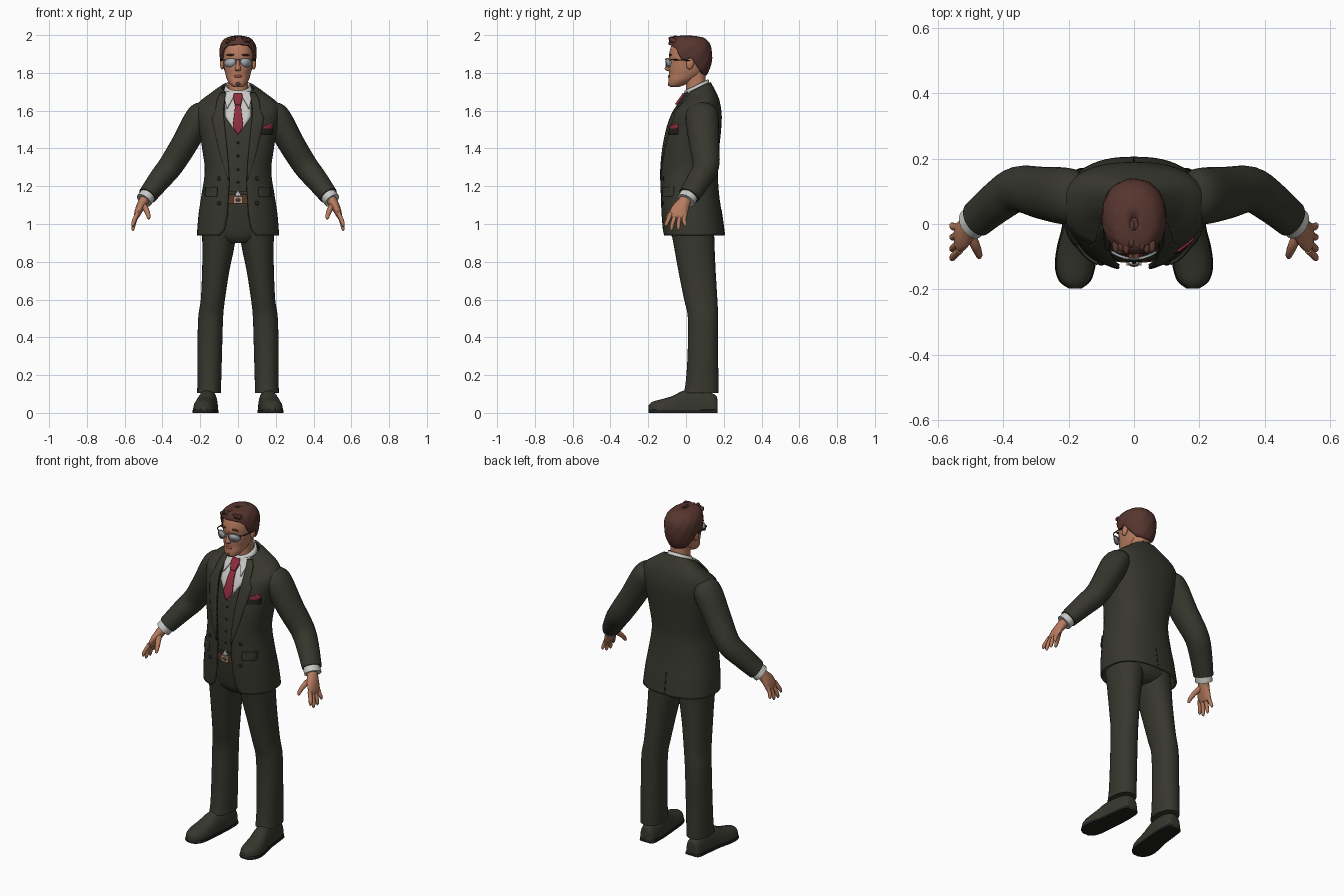
import bpy, bmesh, math, random
from mathutils import Vector

if "Cube" in bpy.data.objects:
    bpy.data.objects.remove(bpy.data.objects["Cube"])
random.seed(4)


def material(name, r, g, b):
    m = bpy.data.materials.new(name)
    m.diffuse_color = (r, g, b, 1)
    m.use_nodes = True
    m.node_tree.nodes["Principled BSDF"].inputs["Base Color"].default_value = m.diffuse_color
    return m


SUIT = material("dark olive cloth", .038, .038, .028)
DARK = material("near black", .014, .014, .012)
SKIN = material("skin", .47, .2, .115)
HAIR = material("brown hair", .095, .036, .028)
SHIRT = material("shirt white", .58, .58, .57)
TIE = material("crimson silk", .27, .025, .045)
LENS = material("silver lens", .36, .38, .41)
BELT = material("brown leather", .1, .04, .022)
METAL = material("buckle metal", .4, .3, .22)
LIPS = material("lip red", .36, .085, .07)


def finish(name, bm, mat, mirror=False, thick=0):
    bmesh.ops.recalc_face_normals(bm, faces=bm.faces)
    me = bpy.data.meshes.new(name)
    bm.to_mesh(me)
    bm.free()
    me.materials.append(mat)
    ob = bpy.data.objects.new(name, me)
    bpy.context.collection.objects.link(ob)
    bpy.ops.object.select_all(action='DESELECT')
    ob.select_set(True)
    bpy.context.view_layer.objects.active = ob
    bpy.ops.object.shade_smooth_by_angle(angle=math.radians(42))
    if mirror:
        ob.modifiers.new("mirror", 'MIRROR')
    if thick:
        s = ob.modifiers.new("thickness", 'SOLIDIFY')
        s.thickness, s.offset = thick, 0
    return ob


def spline(rows, k=4):
    out = []
    for i in range(len(rows) - 1):
        a, b, c, d = rows[max(i - 1, 0)], rows[i], rows[i + 1], rows[min(i + 2, len(rows) - 1)]
        for j in range(k):
            t = j / k
            out.append(tuple(.5 * (2 * q + (r - p) * t + (2 * p - 5 * q + 4 * r - s) * t * t
                       + (3 * q - p - 3 * r + s) * t ** 3) for p, q, r, s in zip(a, b, c, d)))
    return out + [rows[-1]]


def interp(rows, t):
    for a, b in zip(rows, rows[1:]):
        if t <= b[0]:
            f = max(0, (t - a[0]) / (b[0] - a[0]))
            return [p + (q - p) * f for p, q in zip(a[1:], b[1:])]
    return list(rows[-1][1:])


def grid(name, rings, mat, closed=True, cap=True, **kw):
    bm = bmesh.new()
    vs = [[bm.verts.new(p) for p in r] for r in rings]
    n = len(vs[0])
    for a, b in zip(vs, vs[1:]):
        for i in range(n if closed else n - 1):
            j = (i + 1) % n
            bm.faces.new((a[i], a[j], b[j], b[i]))
    if closed and cap:
        bm.faces.new(vs[0])
        bm.faces.new(vs[-1])
    return finish(name, bm, mat, **kw)


def around(z, hw, yf, yb, th, p=2.4):
    s, c = math.sin(th), math.cos(th)
    return (math.copysign(hw * abs(s) ** (2 / p), s),
            (yf + yb) / 2 - math.copysign((yb - yf) / 2 * abs(c) ** (2 / p), c), z)


def stack(name, rows, mat, n=32, p=2.4, cx=None, **kw):
    # horizontal sections: z, half width, front y, back y (, centre x)
    rings = []
    for r in rows:
        off = r[4] if len(r) > 4 else 0
        ring = [around(*r[:4], 2 * math.pi * i / n, p) for i in range(n)]
        rings.append([(x + off, y, z) for x, y, z in ring])
    return grid(name, rings, mat, **kw)


def tube(name, rows, mat, n=20, k=4, **kw):
    # path points: x, y, z, radius across, radius along y
    rows = spline(rows, k)
    rings = []
    for i, r in enumerate(rows):
        t = (Vector(rows[min(i + 1, len(rows) - 1)][:3]) - Vector(rows[max(i - 1, 0)][:3])).normalized()
        ref = Vector((0, 1, 0)) if abs(t.y) < .9 else Vector((0, 0, 1))
        u = (ref - t * ref.dot(t)).normalized()
        v = t.cross(u)
        rings.append([Vector(r[:3]) + v * r[3] * math.cos(a) + u * r[4] * math.sin(a)
                      for a in (2 * math.pi * j / n for j in range(n))])
    return grid(name, rings, mat, **kw)


def blob(name, c, r, mat, rot=0, **kw):
    bm = bmesh.new()
    bmesh.ops.create_uvsphere(bm, u_segments=16, v_segments=10, radius=1)
    for v in bm.verts:
        x, y, z = v.co.x * r[0], v.co.y * r[1], v.co.z * r[2]
        v.co = (c[0] + x, c[1] + y * math.cos(rot) - z * math.sin(rot), c[2] + y * math.sin(rot) + z * math.cos(rot))
    return finish(name, bm, mat, **kw)


# jacket sections: z, half width, front y, back y
BODY = spline([(.94, .212, -.12, .2), (1.05, .203, -.126, .185), (1.15, .188, -.13, .17), (1.28, .17, -.13, .162),
               (1.4, .184, -.12, .17), (1.5, .2, -.1, .18), (1.58, .215, -.072, .183), (1.635, .205, -.038, .172),
               (1.68, .145, -.006, .148), (1.72, .085, .012, .125)], 6)
GAP = [(.94, .095), (.97, .07), (1.05, .055), (1.22, .045), (1.35, .055), (1.5, .07), (1.6, .078), (1.7, .066)]


def surf(x, z, off, back=False):
    hw, yf, yb = interp(BODY, z)
    d = (yb - yf) / 2 * (1 - min(.999, abs(x) / hw) ** 2.4) ** (1 / 2.4)
    return (yf + yb) / 2 + (d + off if back else -d - off)


def patch(name, rows, mat, off, thick=.008, back=False, **kw):
    # plate laid on the body; rows: z, left x, right x
    rings = []
    for i in range(15):
        z = rows[0][0] + (rows[-1][0] - rows[0][0]) * i / 14
        lo, hi = interp(rows, z)
        rings.append([(x, surf(x, z, off, back), z) for x in (lo + (hi - lo) * j / 6 for j in range(7))])
    return grid(name, rings, mat, closed=False, thick=thick, **kw)


# jacket shell, open down the front, neckline raised at the back
rings = []
for z, hw, yf, yb in BODY:
    t0 = math.asin((interp(GAP, z)[0] / hw) ** 1.2)
    ring = [around(z, hw, yf, yb, t0 + (2 * math.pi - 2 * t0) * i / 48) for i in range(49)]
    rings.append([(x, y, h + max(0, h - 1.6) * .3 * (y - .07) / .07) for x, y, h in ring])
grid("jacket", rings, SUIT, closed=False, thick=.012)
patch("lapel", [(1.23, .045, .05), (1.35, .053, .09), (1.5, .068, .125), (1.575, .076, .14), (1.58, .077, .115),
                (1.6, .078, .12), (1.66, .07, .11), (1.695, .062, .09)], SUIT, .006, mirror=True)
patch("pocket_flap", [(1.145, .115, .165), (1.15, .11, .172), (1.195, .11, .168)], SUIT, .01, .012, mirror=True)
patch("breast_pocket", [(1.475, .125, .18), (1.505, .128, .183)], DARK, .008)
patch("pocket_square", [(1.505, .132, .18), (1.515, .134, .184), (1.53, .16, .18)], TIE, .01)
patch("back_vent", [(.95, -.004, .004), (1.07, -.002, .002)], DARK, .005, .005, back=True)

# waistcoat, shirt front and tie
stack("waistcoat", [(z, hw - .016, yf + .014, yb - .014) for z, hw, yf, yb in BODY if 1.15 < z < 1.7], SUIT)
patch("shirt_front", [(1.47, -.001, .001), (1.57, -.07, .07), (1.7, -.068, .068)], SHIRT, -.01)
patch("shirt_peek", [(1.15, -.016, .016), (1.18, -.001, .001)], SHIRT, -.01)
patch("tie_blade", [(1.475, -.002, .002), (1.515, -.028, .028), (1.64, -.013, .013)], TIE, .0, .012)
patch("tie_knot", [(1.63, -.014, .014), (1.67, -.025, .025), (1.69, -.02, .02)], TIE, .008, .02)
patch("collar_wing", [(1.612, .056, .06), (1.66, .03, .07), (1.7, .01, .064)], SHIRT, .004, mirror=True)
for i in range(4):
    blob("waistcoat_button", (0, surf(0, 1.22 + .07 * i, -.013), 1.22 + .07 * i), (.007, .004, .007), DARK)
for z in (1.11, 1.24):
    blob("jacket_button", (.1, surf(.1, z, .006), z), (.011, .006, .011), DARK, mirror=True)

# shirt collar stand and neck
grid("shirt_collar", [[(rx * math.sin(a), .056 - ry * math.cos(a), z - ry * math.cos(a) * .5)
                       for a in (math.pi * i / 16 for i in range(32))]
                      for z, rx, ry in ((1.67, .078, .07), (1.71, .07, .065), (1.735, .062, .06))],
     SHIRT, cap=False, thick=.007)
stack("neck", [(1.66, .054, -.002, .108), (1.74, .052, 0, .105), (1.82, .054, -.01, .1)], SKIN)

# trousers and belt
stack("trouser_seat", spline([(.9, .07, -.05, .11), (.94, .16, -.078, .15), (1.05, .187, -.1, .16),
                              (1.16, .172, -.112, .15)]), SUIT)
stack("belt", [(1.105, .176, -.119, .155), (1.15, .172, -.119, .153)], BELT)
bm = bmesh.new()
bmesh.ops.create_cube(bm, size=1)
for v in bm.verts:
    v.co = (v.co.x * .046, v.co.y * .012 - .121, v.co.z * .036 + 1.127)
inner = bmesh.ops.inset_region(bm, faces=[f for f in bm.faces if f.calc_center_median().y < -.126], thickness=.008)
finish("belt_buckle", bm, METAL)
blob("buckle_centre", (0, -.125, 1.127), (.014, .006, .009), BELT)
stack("trouser_leg", spline([(.105, .064, -.012, .172, .153), (.16, .063, -.002, .172, .152),
                             (.3, .065, .008, .17, .15), (.5, .066, .01, .17, .145), (.6, .064, -.01, .166, .133),
                             (.75, .072, -.04, .157, .118), (.86, .083, -.06, .152, .106),
                             (.98, .094, -.082, .148, .096)]), SUIT, p=2.2, mirror=True)

# shoes: y, half width, top, centre x
SHOE = spline([(.167, .022, .06, .152), (.155, .042, .095, .153), (.08, .05, .12, .156), (-.01, .053, .118, .164),
               (-.07, .058, .09, .174), (-.13, .058, .072, .18), (-.175, .044, .06, .181), (-.198, .014, .042, .18)])
angles = [math.pi * i / 12 for i in range(13)]
for name, mat, grow, base, top in (("shoe_upper", SUIT, 0, .012, None), ("shoe_sole", DARK, .004, 0, .022)):
    grid(name, [[(cx + (hw + grow) * math.copysign(abs(math.cos(a)) ** .8, math.cos(a)), y,
                  base + ((top or h) - base) * math.sin(a) ** (.8 if top is None else .3)) for a in angles]
                for y, hw, h, cx in SHOE], mat, mirror=True)

# sleeves, cuffs and hands
tube("sleeve", [(.15, .083, 1.615, .03, .05), (.175, .083, 1.6, .055, .075), (.207, .085, 1.562, .073, .087),
                (.28, .095, 1.43, .07, .08), (.355, .106, 1.31, .066, .07), (.415, .07, 1.235, .06, .064),
                (.48, .016, 1.15, .05, .058)], SUIT, n=28, mirror=True)
tube("shirt_cuff", [(.46, .03, 1.175, .042, .046), (.488, .008, 1.138, .044, .05),
                    (.498, .0, 1.125, .044, .05)], SHIRT, mirror=True)
tube("palm", [(.48, .012, 1.15, .027, .033), (.503, -.01, 1.115, .026, .034), (.524, -.033, 1.075, .021, .046),
              (.538, -.043, 1.04, .014, .046), (.541, -.045, 1.03, .006, .036)], SKIN, mirror=True)
for name, y0, y1, z1 in (("index_finger", -.08, -.105, .985), ("middle_finger", -.055, -.077, .963),
                         ("ring_finger", -.03, -.04, .965), ("little_finger", -.007, -.004, .985)):
    zm = (1.05 + z1) / 2
    tube(name, [(.533, y0, 1.055, .012, .012), (.55, (y0 + y1) / 2 - .004, zm, .011, .011),
                (.556, y1, z1 + .012, .009, .009), (.556, y1, z1, .002, .002)], SKIN, n=10, mirror=True)
tube("thumb", [(.505, -.02, 1.105, .016, .016), (.488, -.06, 1.08, .015, .015), (.476, -.088, 1.05, .012, .012),
               (.473, -.1, 1.03, .008, .008), (.473, -.102, 1.025, .002, .002)], SKIN, n=10, mirror=True)

# head and face
stack("head", spline([(1.724, .018, -.082, -.045), (1.735, .038, -.092, -.01), (1.76, .056, -.093, .04),
                      (1.79, .066, -.09, .085), (1.82, .073, -.092, .105), (1.86, .079, -.088, .113),
                      (1.885, .08, -.091, .115), (1.92, .08, -.085, .115), (1.95, .073, -.074, .107),
                      (1.975, .05, -.05, .08)]), SKIN, p=2.2)
stack("nose", spline([(1.872, .008, -.094, -.07), (1.845, .01, -.104, -.07), (1.822, .016, -.113, -.07),
                      (1.811, .014, -.103, -.07)]), SKIN, n=16, p=2)
blob("lips", (0, -.089, 1.782), (.022, .007, .008), LIPS)
blob("chin_tuft", (0, -.09, 1.742), (.013, .006, .011), HAIR)
blob("eyebrow", (.038, -.083, 1.895), (.024, .008, .005), HAIR, mirror=True)
blob("ear", (.084, .022, 1.85), (.012, .02, .032), SKIN, rot=-.2, mirror=True)

# hair cap following a hairline that drops from brow to nape
HEADTOP = spline([(1.785, .062, -.06, .1), (1.82, .078, -.085, .12), (1.86, .087, -.087, .13), (1.9, .092, -.09, .132),
                  (1.94, .089, -.088, .126), (1.97, .073, -.082, .106), (1.985, .05, -.066, .078),
                  (1.992, .012, -.02, .02)])
LINE = [(0, 1.95), (.6, 1.945), (.95, 1.925), (1.15, 1.88), (1.35, 1.862), (1.6, 1.882), (1.9, 1.835),
        (2.3, 1.797), (3.15, 1.788)]
rings = []
for i in range(17):
    ring = []
    for j in range(64):
        th = 2 * math.pi * j / 64
        low = interp(LINE, min(th, 2 * math.pi - th))[0]
        z = 1.992 - (1.992 - low) * (i / 16) ** 1.5
        x, y, z = around(z, *interp(HEADTOP, z), th, 2.2)
        wave = 1 + .012 * math.sin(11 * th + i)
        ring.append((x * wave, .02 + (y - .02) * wave, z))
    rings.append(ring)
grid("hair", rings, HAIR, cap=False, thick=.012)
blob("hair_crown", (0, .015, 1.968), (.066, .08, .022), HAIR)
for i in range(16):
    x, y = -.055 + .11 * (i % 8) / 7, -.058 + .05 * (i // 8) + random.uniform(-.012, .012)
    blob("hair_tuft", (x, y, 1.979 - 4 * x * x + random.uniform(-.004, .004)), (.012, .026, .014), HAIR, rot=-.4)

# aviator glasses
def lens_point(a, grow=0):
    x = .042 + (.028 + grow) * math.cos(a) - .005 * math.sin(a)
    z = 1.858 + (.024 + grow) * math.sin(a) * (.8 if math.sin(a) > 0 else 1.1)
    return (x, -.106 + 4.5 * x * x, z)


circle = [2 * math.pi * i / 24 for i in range(24)]
bm = bmesh.new()
bm.faces.new([bm.verts.new(lens_point(a)) for a in circle])
finish("lens", bm, LENS, mirror=True, thick=.005)
grid("lens_rim", [[(x, y + d, z) for x, y, z in (lens_point(a, g) for a in circle)]
                  for g, d in ((0, -.004), (.003, -.004), (.003, .004), (0, .004))], LENS, cap=False, mirror=True)
tube("glasses_bridge", [(-.018, -.104, 1.868, .003, .003), (0, -.108, 1.871, .003, .003),
                        (.018, -.104, 1.868, .003, .003)], LENS, n=8)
tube("glasses_temple", [(.07, -.086, 1.868, .003, .003), (.086, -.07, 1.87, .003, .003),
                        (.092, -.02, 1.868, .003, .003), (.093, .025, 1.865, .003, .003)], DARK, n=8, mirror=True)
